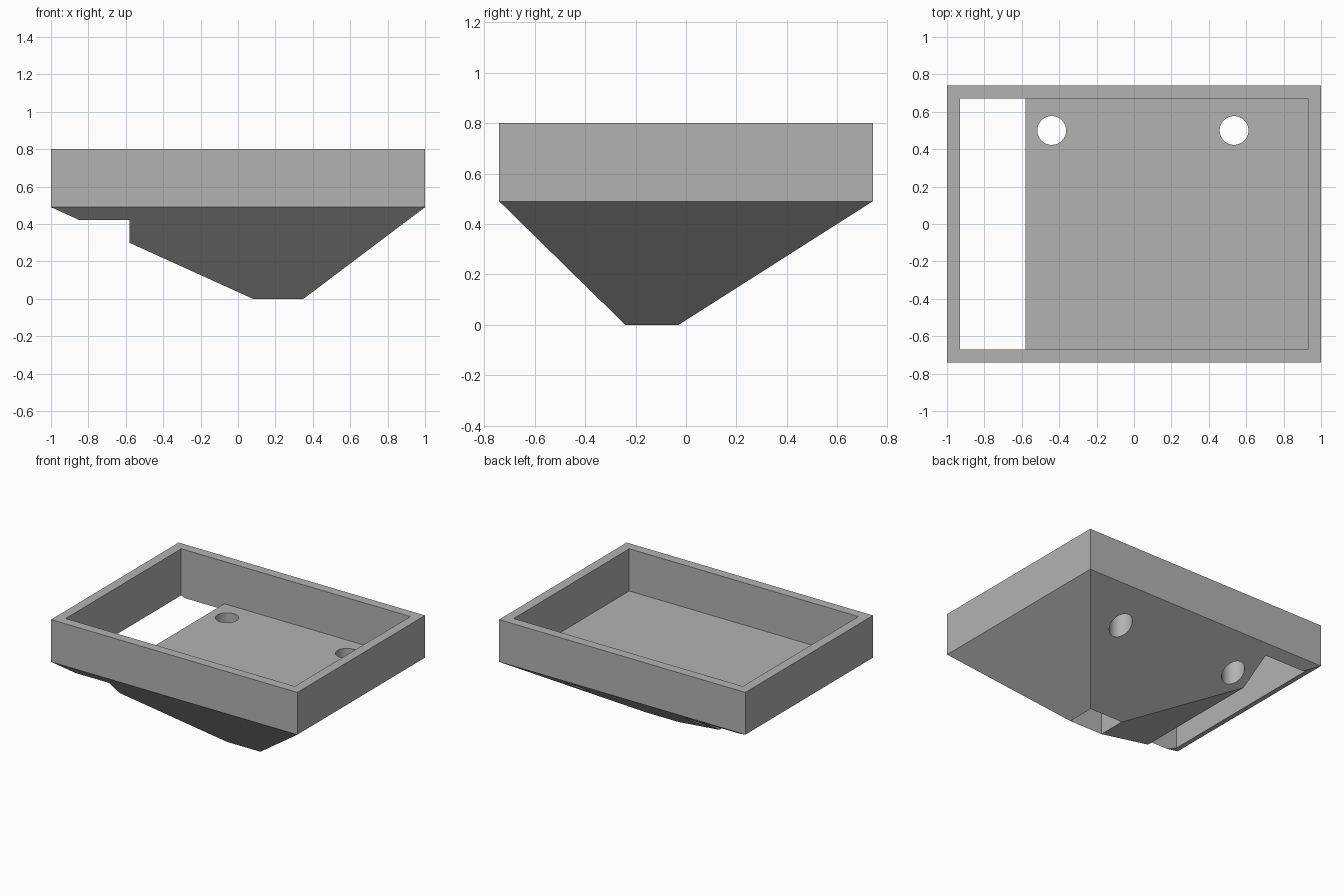
import bpy
import bmesh

default_cube = bpy.data.objects.get("Cube")
if default_cube:
    bpy.data.objects.remove(default_cube, do_unlink=True)

grey = bpy.data.materials.new("light grey")
grey.use_nodes = True
colour = (0.45, 0.45, 0.45, 1)
grey.diffuse_color = colour
grey.node_tree.nodes["Principled BSDF"].inputs["Base Color"].default_value = colour

RIM_Z, FLOOR_Z = 0.80, 0.49
HALF_X, HALF_Y, WALL = 1.0, 0.74, 0.07
FOOT = (0.08, 0.35, -0.24, -0.03)  # x and y range of the flat underside


def finish(name, bm):
    bmesh.ops.recalc_face_normals(bm, faces=bm.faces)
    mesh = bpy.data.meshes.new(name)
    bm.to_mesh(mesh)
    bm.free()
    mesh.materials.append(grey)
    obj = bpy.data.objects.new(name, mesh)
    bpy.context.collection.objects.link(obj)
    return obj


def loft(name, rings):
    """Join closed rings of equal point count and cap both ends."""
    bm = bmesh.new()
    loops = [[bm.verts.new(p) for p in ring] for ring in rings]
    count = len(loops[0])
    for low, high in zip(loops, loops[1:]):
        for i in range(count):
            j = (i + 1) % count
            bm.faces.new((low[i], low[j], high[j], high[i]))
    bm.faces.new(loops[0])
    bm.faces.new(loops[-1])
    return finish(name, bm)


def rectangle(x0, x1, y0, y1, z):
    return [(x0, y0, z), (x1, y0, z), (x1, y1, z), (x0, y1, z)]


def cut(target, cutter):
    cutter.hide_render = True
    mod = target.modifiers.new("cut", "BOOLEAN")
    mod.operation = "DIFFERENCE"
    mod.solver = "EXACT"
    mod.object = cutter
    bpy.context.view_layer.objects.active = target
    bpy.ops.object.modifier_apply(modifier=mod.name)
    bpy.data.objects.remove(cutter, do_unlink=True)


# Tray body: straight rim over an off-centre tapered underside
outer = (-HALF_X, HALF_X, -HALF_Y, HALF_Y)
tray = loft("tray", [rectangle(*FOOT, 0),
                     rectangle(*outer, FLOOR_Z),
                     rectangle(*outer, RIM_Z)])

# Recess and end slot in one profile, swept from front to back
inner_x, inner_y, slot_x = HALF_X - WALL, HALF_Y - WALL, -0.58
profile = [(-inner_x, -0.1), (slot_x, -0.1), (slot_x, FLOOR_Z),
           (inner_x, FLOOR_Z), (inner_x, 1), (-inner_x, 1)]
cut(tray, loft("recess_cutter",
               [[(x, y, z) for x, z in profile] for y in (-inner_y, inner_y)]))

# Blind square socket in the underside
cut(tray, loft("socket_cutter", [rectangle(*FOOT, -0.1), rectangle(*FOOT, 0.33)]))

# Two drain holes along the back
for x in (-0.44, 0.535):
    bm = bmesh.new()
    bmesh.ops.create_cone(bm, cap_ends=True, segments=48,
                          radius1=0.077, radius2=0.077, depth=1)
    bmesh.ops.translate(bm, verts=bm.verts, vec=(x, 0.5, 0.2))
    cut(tray, finish("hole_cutter", bm))

bpy.ops.object.select_all(action="DESELECT")
tray.select_set(True)
bpy.context.view_layer.objects.active = tray
bpy.ops.object.shade_smooth_by_angle()
